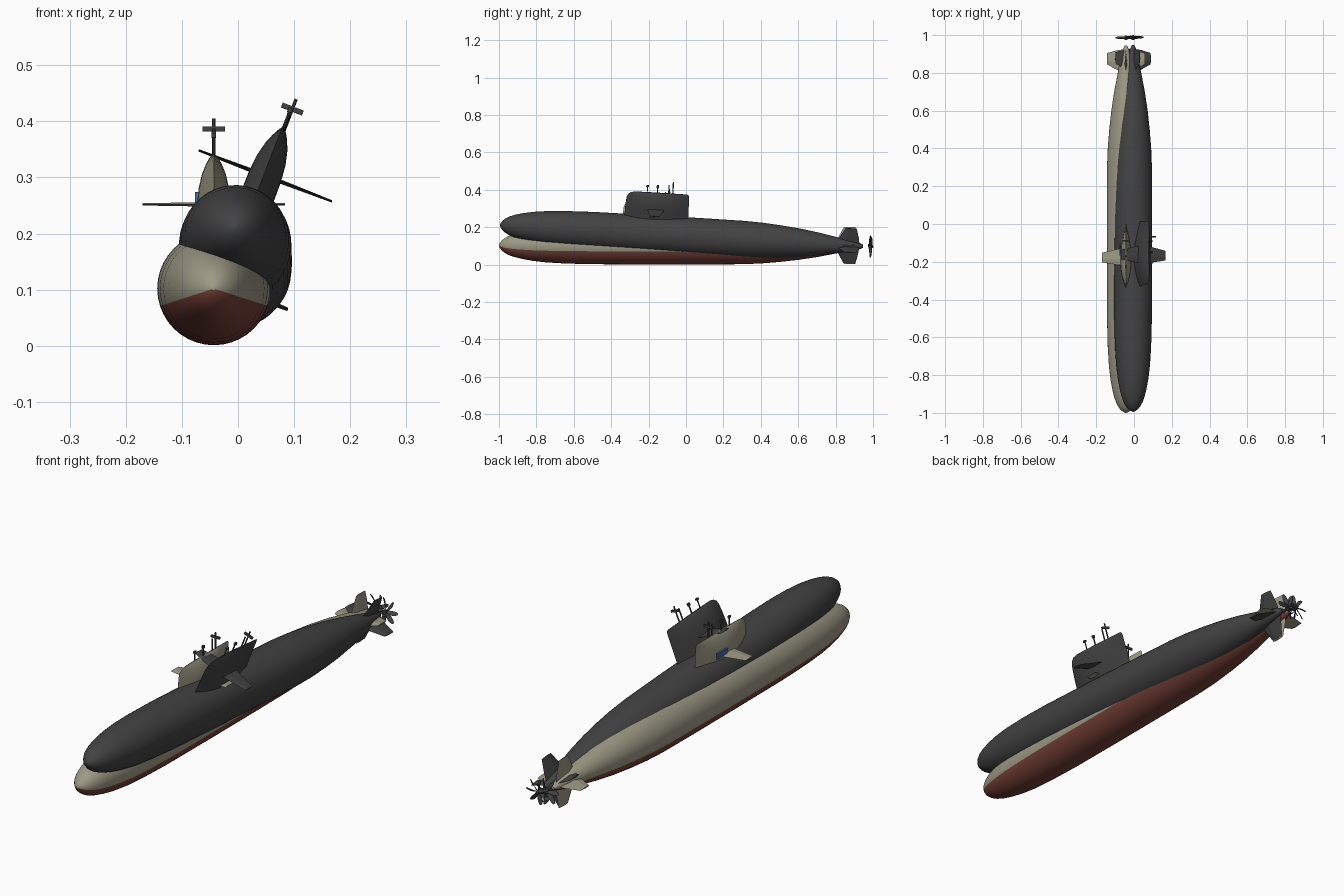
import bpy, bmesh, math
from mathutils import Matrix, Vector

if "Cube" in bpy.data.objects:
    bpy.data.objects.remove(bpy.data.objects["Cube"])


def material(name, rgb):
    m = bpy.data.materials.new(name)
    m.diffuse_color = (*rgb, 1)
    m.use_nodes = True
    m.node_tree.nodes["Principled BSDF"].inputs["Base Color"].default_value = m.diffuse_color
    return m


DARK = material("charcoal", (0.055, 0.055, 0.055))
BEIGE = material("beige grey", (0.34, 0.32, 0.235))
RED = material("dull red", (0.18, 0.05, 0.037))
BLUE = material("blue", (0.06, 0.15, 0.38))


def finish(bm, name, mats, matrix, smooth=None):
    bmesh.ops.remove_doubles(bm, verts=bm.verts, dist=1e-5)
    bmesh.ops.recalc_face_normals(bm, faces=bm.faces)
    me = bpy.data.meshes.new(name)
    bm.to_mesh(me)
    bm.free()
    for m in mats:
        me.materials.append(m)
    ob = bpy.data.objects.new(name, me)
    bpy.context.collection.objects.link(ob)
    ob.matrix_world = matrix
    if smooth:
        bpy.ops.object.select_all(action='DESELECT')
        ob.select_set(True)
        bpy.context.view_layer.objects.active = ob
        bpy.ops.object.shade_smooth_by_angle(angle=math.radians(smooth))
    return ob


def loft(bm, rings):
    """Skin closed rings of points and cap both ends."""
    rows = [[bm.verts.new(p) for p in r] for r in rings]
    n = len(rows[0])
    for a, b in zip(rows, rows[1:]):
        for i in range(n):
            j = (i + 1) % n
            bm.faces.new((a[i], a[j], b[j], b[i]))
    bm.faces.new(rows[0])
    bm.faces.new(rows[-1])


def foil(bm, stations, turn):
    """Diamond-section blade; stations are (reach, y front, y back, half thickness)."""
    rings = []
    for s, y0, y1, t in stations:
        ym = y0 + 0.35 * (y1 - y0)
        rings.append([turn @ Vector(p) for p in
                      ((s, y0, 0), (s, ym, t), (s, y1, 0), (s, ym, -t))])
    loft(bm, rings)


def box(bm, centre, size):
    bmesh.ops.create_cube(bm, size=1, matrix=Matrix.Translation(centre) @ Matrix.Diagonal((*size, 1)))


def rod(bm, y, z0, z1, r):
    bmesh.ops.create_cone(bm, cap_ends=True, segments=8, radius1=r, radius2=r, depth=z1 - z0,
                          matrix=Matrix.Translation((0, y, (z0 + z1) / 2)))


HULL = [(-1, .003), (-.995, .014), (-.985, .027), (-.97, .039), (-.95, .05), (-.92, .061),
        (-.88, .071), (-.82, .082), (-.75, .09), (-.65, .096), (-.5, .1), (-.2, .101),
        (.1, .101), (.3, .1), (.4, .096), (.5, .088), (.6, .077), (.7, .062),
        (.8, .043), (.88, .027), (.93, .014), (.945, .006)]

# sail levels: height above the axis, front, back, half width
SAIL = [(.07, -.34, .003, .031), (.15, -.338, .002, .030), (.18, -.336, .001, .027),
        (.205, -.333, 0, .021), (.222, -.326, 0, .014), (.233, -.312, -.003, .008),
        (.238, -.29, -.01, .003)]

SPIN_Y = lambda deg: Matrix.Rotation(math.radians(deg), 3, 'Y')


def submarine(tag, matrix, upper, lower):
    # hull: lathed, with the lower paint bounded at a fixed angle
    bm = bmesh.new()
    n = 40
    loft(bm, [[(r * math.cos(math.tau * i / n), y, r * math.sin(math.tau * i / n))
               for i in range(n)] for y, r in HULL])
    for f in bm.faces:
        c = f.calc_center_median()
        f.material_index = int(math.atan2(c.z, abs(c.x)) < math.radians(-18))
    finish(bm, tag + "_hull", [upper, lower], matrix, 40)

    # sail: lens-shaped levels
    bm = bmesh.new()
    k = 12
    rings = []
    for z, y0, y1, w in SAIL:
        side = [(w * math.sin(math.pi * (i / k) ** .85), y0 + (y1 - y0) * i / k, z)
                for i in range(k + 1)]
        rings.append(side + [(-x, y, h) for x, y, h in side[-2:0:-1]])
    loft(bm, rings)
    finish(bm, tag + "_sail", [upper], matrix, 40)

    # sail planes on both sides
    bm = bmesh.new()
    for turn in (0, 180):
        foil(bm, [(.01, -.222, -.125, .004), (.127, -.203, -.152, .002)], SPIN_Y(turn))
    bmesh.ops.translate(bm, verts=bm.verts, vec=(0, 0, .15))
    finish(bm, tag + "_sail_planes", [upper], matrix)

    # four tail fins
    bm = bmesh.new()
    for turn in (0, 90, 180, 270):
        foil(bm, [(.005, .795, .925, .008), (.045, .815, .92, .006), (.1, .845, .905, .003)],
             SPIN_Y(turn))
    finish(bm, tag + "_tail_fins", [upper], matrix)

    # seven-bladed propeller
    bm = bmesh.new()
    bmesh.ops.create_cone(bm, cap_ends=True, segments=12, radius1=.009, radius2=.004, depth=.026,
                          matrix=Matrix.Translation((0, .986, 0)) @ Matrix.Rotation(-math.pi / 2, 4, 'X'))
    for b in range(7):
        spin = SPIN_Y(90 + b * 360 / 7)
        rings = []
        for s, chord, pitch, sweep in ((.006, .006, 60, 0), (.025, .009, 45, .002),
                                       (.042, .009, 35, .005), (.054, .004, 30, .009)):
            a = math.radians(pitch)
            d = Vector((0, math.sin(a), math.cos(a))) * chord
            e = Vector((0, math.cos(a), -math.sin(a))) * .001
            c = Vector((s, .986, sweep))
            rings.append([spin @ p for p in (c - d - e, c + d - e, c + d + e, c - d + e)])
        loft(bm, rings)
    finish(bm, tag + "_propeller", [DARK], matrix)

    # masts and their heads
    bm = bmesh.new()
    for y, top, r in ((-.225, .277, .0025), (-.17, .28, .003), (-.11, .285, .003), (-.088, .303, .003)):
        rod(bm, y, .22, top, r)
    box(bm, (0, -.225, .273), (.008, .014, .008))
    box(bm, (0, -.17, .274), (.008, .012, .012))
    box(bm, (0, -.088, .284), (.04, .008, .009))
    finish(bm, tag + "_masts", [DARK], matrix)


upright = Matrix.Translation((-.043, 0, .102))
leaning = (Matrix.Translation((-.005, .004, .152)) @ Matrix.Rotation(math.radians(-3.4), 4, 'X')
           @ Matrix.Rotation(math.radians(21), 4, 'Y'))
submarine("upright", upright, BEIGE, RED)
submarine("leaning", leaning, DARK, DARK)

# blue panel on the side of the upright sail
bm = bmesh.new()
box(bm, (-.0305, -.135, .16), (.006, .065, .024))
finish(bm, "sail_side_panel", [BLUE], upright)
